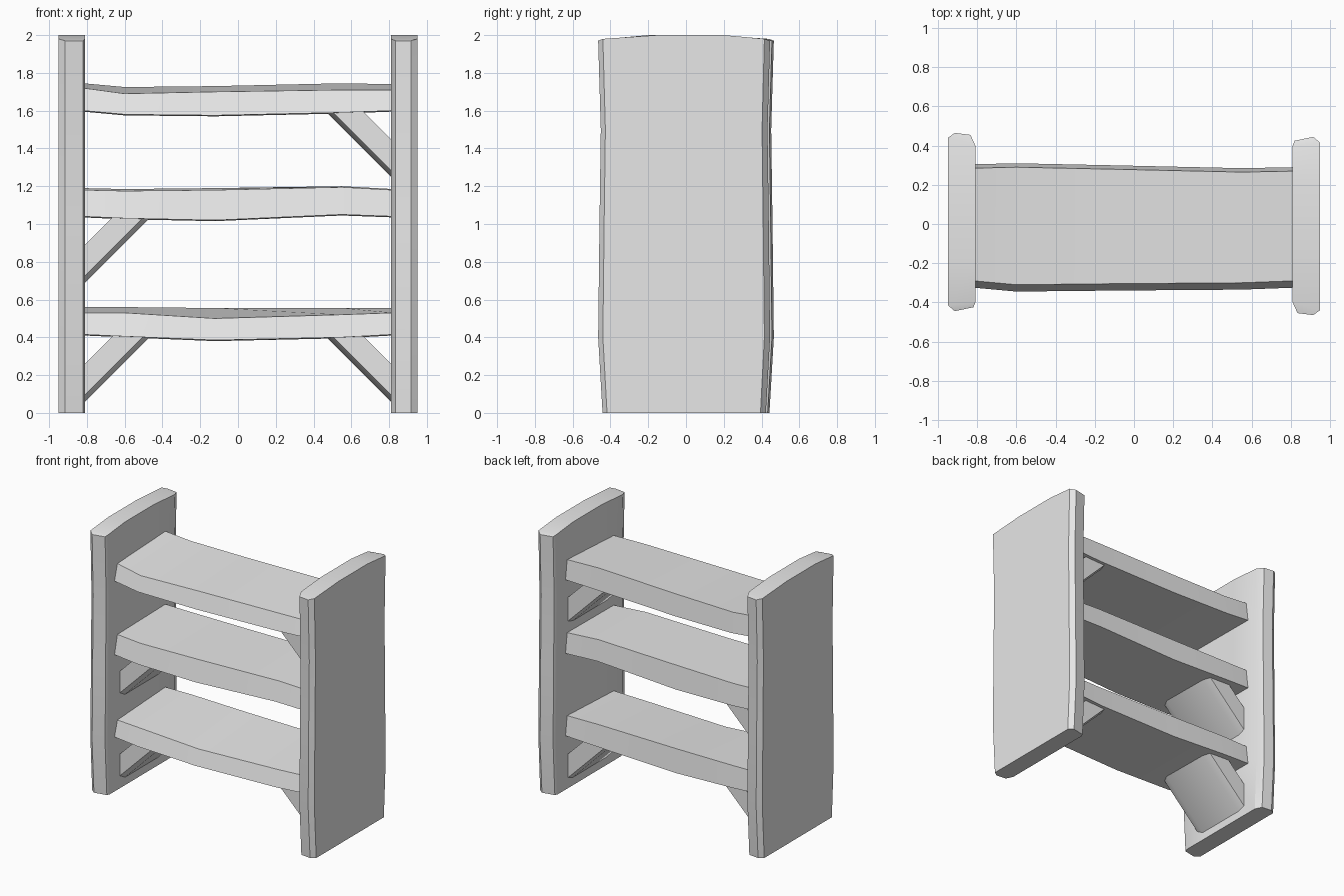
import bpy
import bmesh
from math import pi, radians
from mathutils import Matrix

default_cube = bpy.data.objects.get("Cube")
if default_cube:
    bpy.data.objects.remove(default_cube, do_unlink=True)

grey = bpy.data.materials.new("plain grey")
grey.use_nodes = True
colour = (0.8, 0.8, 0.8, 1)
grey.diffuse_color = colour
grey.node_tree.nodes["Principled BSDF"].inputs["Base Color"].default_value = colour


def loft(name, sections, turn=0.0):
    """Join equal rings of points into a closed solid, capped with strips of quads."""
    bm = bmesh.new()
    rings = [[bm.verts.new(point) for point in section] for section in sections]
    count = len(rings[0])
    for lower, upper in zip(rings, rings[1:]):
        for i in range(count):
            j = (i + 1) % count
            bm.faces.new((lower[i], lower[j], upper[j], upper[i]))
    for ring in (rings[0], rings[-1]):
        for i in range(count // 2 - 1):
            bm.faces.new((ring[i], ring[i + 1], ring[-2 - i], ring[-1 - i]))
    bmesh.ops.recalc_face_normals(bm, faces=bm.faces[:])
    bm.transform(Matrix.Rotation(turn, 4, "Z"))
    mesh = bpy.data.meshes.new(name)
    bm.to_mesh(mesh)
    bm.free()
    mesh.materials.append(grey)
    obj = bpy.data.objects.new(name, mesh)
    bpy.context.collection.objects.link(obj)
    bpy.ops.object.select_all(action="DESELECT")
    obj.select_set(True)
    bpy.context.view_layer.objects.active = obj
    bpy.ops.object.shade_smooth_by_angle(angle=radians(25))
    return obj


# Upright side boards: worn plan outline, slightly waisted, with a crowned top
inner = [(.835, -.455), (.81, -.4), (.81, -.15), (.81, .2), (.81, .4), (.82, .425)]
outer = [(.915, -.465), (.95, -.44), (.95, -.15), (.95, .2), (.95, .415), (.915, .445)]
outline = inner + outer[::-1]
crown = [.03, .02, 0, 0, .02, .03]
crown += crown[::-1]


def side_board(name, turn):
    sections = []
    for height, width in ((0, .95), (.4, 1), (1, .985), (1.5, .97), (2, 1)):
        is_top = height == 2
        sections.append([(x, y * width, height - (drop if is_top else 0))
                         for (x, y), drop in zip(outline, crown)])
    return loft(name, sections, turn)


side_board("left_side_board", 0)
side_board("right_side_board", pi)

# Shelves: wavy planks whose lower edges flare out
stations = (-.82, -.6, -.12, .55, .82)
front_edges = (-.29, -.31, -.305, -.3, -.29)
back_edges = (.285, .29, .28, .265, .27)


def shelf(name, bottom, front_top, back_top):
    sections = []
    for x, front, back, low, top_f, top_b in zip(
            stations, front_edges, back_edges, bottom, front_top, back_top):
        sections.append([(x, front - .035, low), (x, back + .02, low - .005),
                         (x, back, top_b), (x, front, top_f)])
    return loft(name, sections)


shelf("top_shelf", (1.6, 1.58, 1.575, 1.59, 1.6),
      (1.72, 1.69, 1.7, 1.71, 1.71), (1.745, 1.725, 1.73, 1.745, 1.74))
shelf("middle_shelf", (1.04, 1.03, 1.02, 1.05, 1.04),
      (1.18, 1.175, 1.18, 1.195, 1.18), (1.19, 1.185, 1.19, 1.2, 1.185))
shelf("bottom_shelf", (.415, .405, .385, .4, .415),
      (.53, .53, .5, .52, .53), (.56, .56, .555, .555, .555))


# Diagonal braces: wide boards tucked into a shelf underside and a side board
def brace(name, side, shelf_bottom):
    sections = []
    for y, inset in ((-.26, .035), (-.2, 0), (.2, 0), (.26, .02)):
        corners = ((.83, -.37 + inset), (.83, -.17), (.63, .03), (.43 + inset, .03))
        sections.append([(side * x, y, shelf_bottom + z) for x, z in corners])
    return loft(name, sections)


brace("upper_left_brace", 1, 1.6)
brace("lower_left_brace", 1, .41)
brace("middle_right_brace", -1, 1.04)
brace("lower_right_brace", -1, .41)
